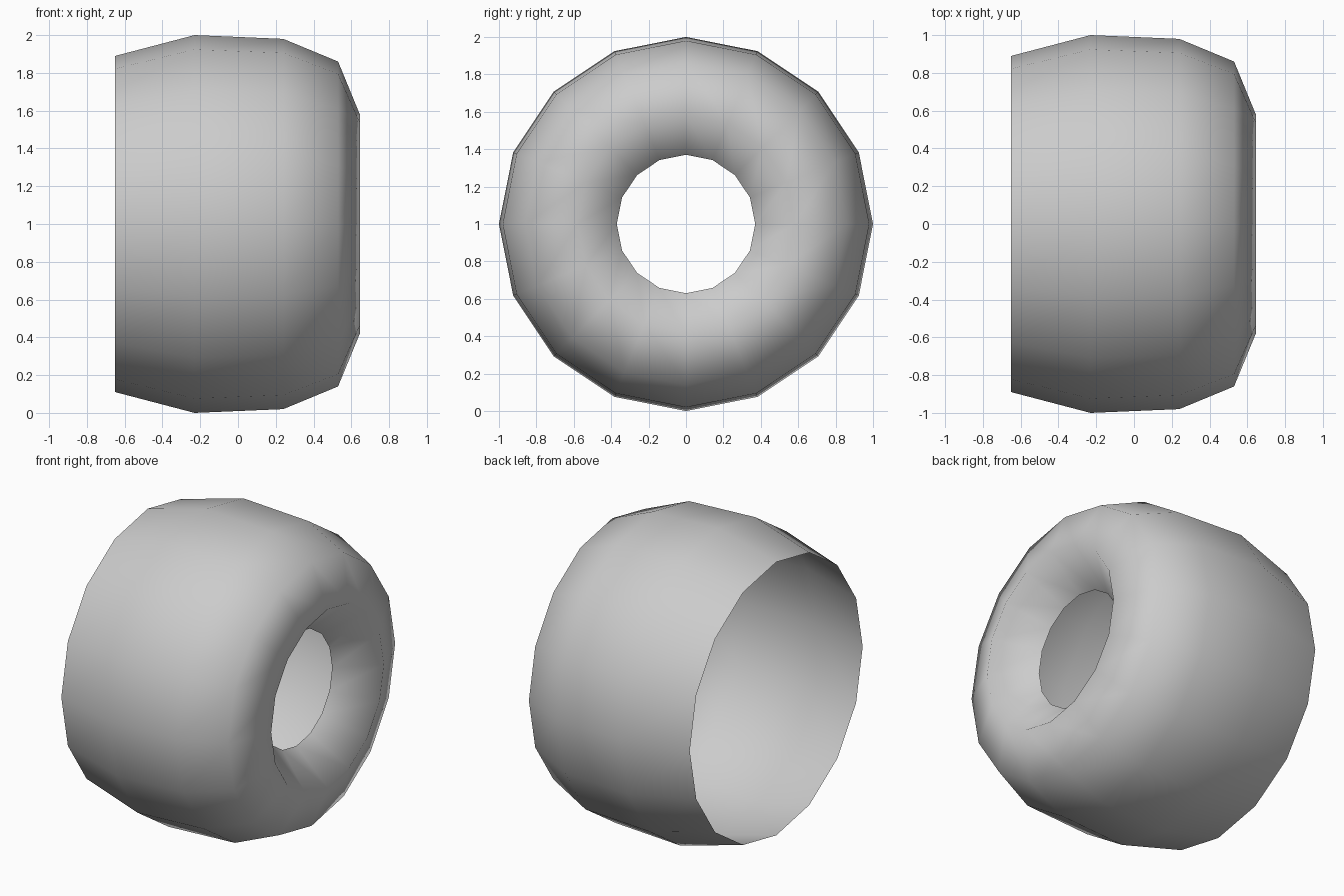
import bpy, bmesh
from math import sin, cos, tau

if "Cube" in bpy.data.objects:
    bpy.data.objects.remove(bpy.data.objects["Cube"])

SIDES = 16
# profile as (x, radius), from the open rim to the inner edge of the hole
PROFILE = [(-0.65, 0.89), (-0.23, 1.0), (0.24, 0.98),
           (0.53, 0.86), (0.645, 0.58), (0.42, 0.37)]

# open shell revolved around the x axis
bm = bmesh.new()
rings = [[bm.verts.new((x, r * sin(tau * i / SIDES), 1 + r * cos(tau * i / SIDES)))
          for i in range(SIDES)] for x, r in PROFILE]
for a, b in zip(rings, rings[1:]):
    for i in range(SIDES):
        j = (i + 1) % SIDES
        bm.faces.new((a[i], b[i], b[j], a[j])).smooth = True
bm.normal_update()
# outward-facing normals
side = bm.faces[:][SIDES]
c = side.calc_center_median()
if side.normal.y * c.y + side.normal.z * (c.z - 1) < 0:
    bmesh.ops.reverse_faces(bm, faces=bm.faces[:])

mesh = bpy.data.meshes.new("round_shell")
bm.to_mesh(mesh)
bm.free()
bpy.context.collection.objects.link(bpy.data.objects.new("round_shell", mesh))
